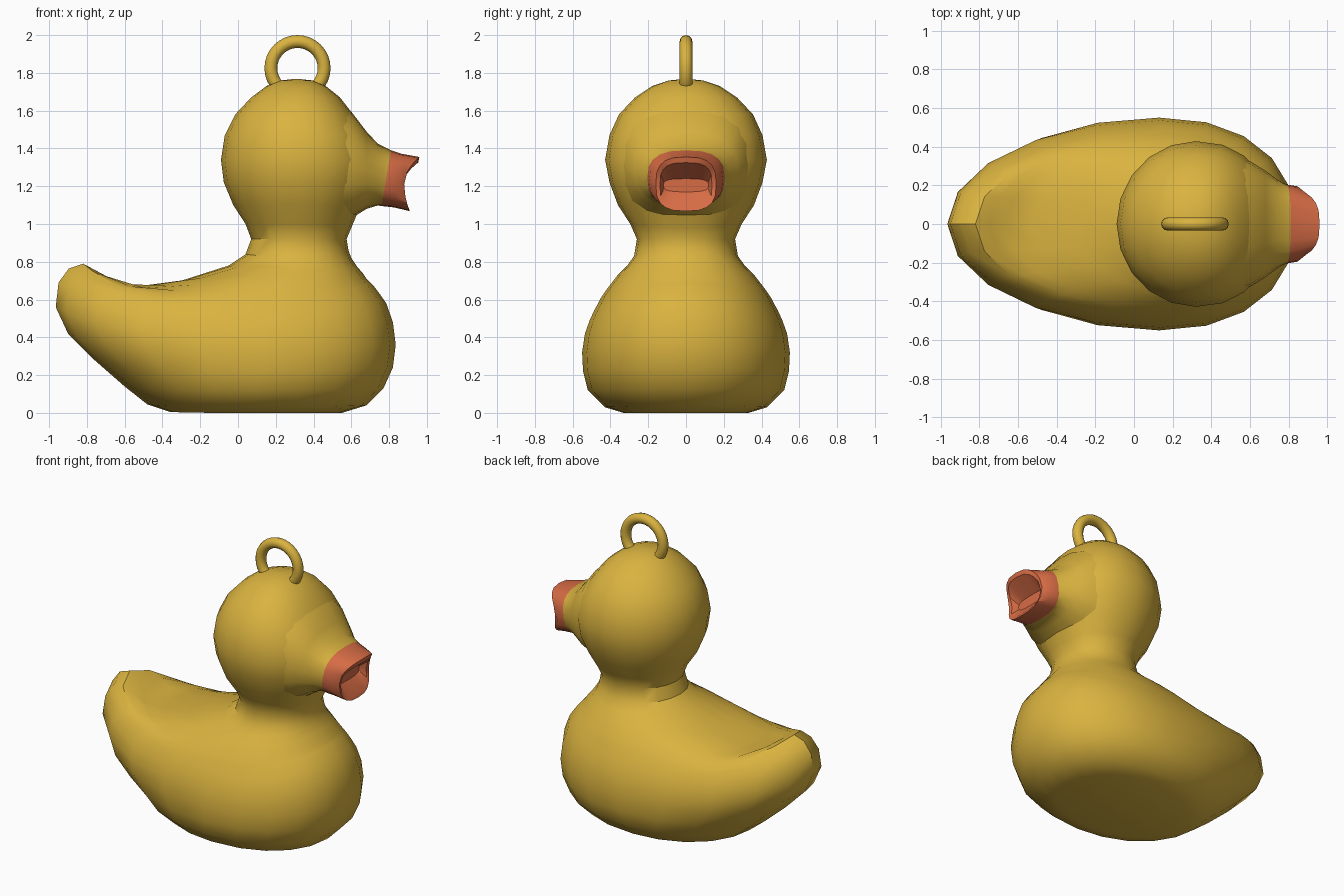
import bpy, bmesh
from math import sin, cos, pi, copysign, radians

if "Cube" in bpy.data.objects:
    bpy.data.objects.remove(bpy.data.objects["Cube"])

N = 20


def material(name, rgb):
    m = bpy.data.materials.new(name)
    m.diffuse_color = (*rgb, 1)
    m.use_nodes = True
    m.node_tree.nodes["Principled BSDF"].inputs["Base Color"].default_value = m.diffuse_color
    return m


def spow(v, p):
    return copysign(abs(v) ** p, v)


def finish(ob, mat, angle):
    ob.data.materials.append(mat)
    bpy.ops.object.select_all(action='DESELECT')
    ob.select_set(True)
    bpy.context.view_layer.objects.active = ob
    bpy.ops.object.shade_smooth_by_angle(angle=radians(angle))


def loft(name, rings, mat, angle=35):
    """Skin a list of equal-length rings and cap both ends."""
    bm = bmesh.new()
    vs = [[bm.verts.new(p) for p in r] for r in rings]
    for a, b in zip(vs, vs[1:]):
        for i in range(len(a)):
            j = (i + 1) % len(a)
            bm.faces.new((a[i], a[j], b[j], b[i]))
    bm.faces.new(vs[0][::-1])
    bm.faces.new(vs[-1])
    bmesh.ops.recalc_face_normals(bm, faces=bm.faces)
    me = bpy.data.meshes.new(name)
    bm.to_mesh(me)
    bm.free()
    ob = bpy.data.objects.new(name, me)
    bpy.context.collection.objects.link(ob)
    finish(ob, mat, angle)


def egg_ring(xr, zr, xc, zm, w, xf, zf):
    """Egg-shaped level ring whose rear and front ends may lift."""
    pts = []
    for i in range(N):
        c, s = cos(2 * pi * i / N), sin(2 * pi * i / N)
        if c >= 0:
            pts.append((xc + (xf - xc) * abs(c) ** 0.9, w * spow(s, 0.9),
                        zm + (zf - zm) * c * c))
        else:
            pts.append((xc + (xc - xr) * c, w * s, zm + (zr - zm) * c ** 4))
    return pts


def upright_ring(zb, zt, w, x_of, p=0.85):
    """Rounded upright section; x_of(s) gives x for height s in -1..1."""
    pts = []
    for i in range(N):
        y = spow(cos(2 * pi * i / N), p)
        s = spow(sin(2 * pi * i / N), p)
        pts.append((x_of(s), w * y, (zb + zt) / 2 + (zt - zb) / 2 * s))
    return pts


yellow = material("yellow", (0.70, 0.45, 0.05))
coral = material("coral", (0.68, 0.15, 0.06))

# body with upturned tail, neck and head in one skin
# rear x, rear z, widest x, middle z, half width, front x, front z
body = [
    (-.36, .005, .10, .00, .33, .55, .00),
    (-.48, .045, .10, .03, .43, .68, .04),
    (-.60, .14, .10, .12, .52, .77, .13),
    (-.76, .28, .12, .22, .545, .82, .24),
    (-.90, .42, .13, .32, .55, .835, .36),
    (-.965, .56, .14, .42, .535, .82, .48),
    (-.95, .69, .15, .49, .51, .785, .58),
    (-.895, .765, .16, .545, .485, .75, .63),
    (-.82, .79, .17, .58, .465, .72, .67),
    (-.745, .75, .18, .61, .45, .70, .69),
    (-.66, .69, .20, .64, .43, .68, .71),
    (-.53, .67, .22, .68, .40, .66, .74),
    (-.30, .70, .25, .725, .365, .63, .775),
    (-.05, .78, .30, .775, .315, .60, .82),
    (.04, .84, .32, .83, .275, .585, .86),
    (.07, .92, .32, .92, .26, .575, .92),
    (.04, 1.0, .325, 1.0, .295, .60, .98),
]
# rear x, z, half width, front x
head = [(-.025, 1.1, .36, .65), (-.075, 1.22, .405, .71), (-.09, 1.34, .428, .72),
        (-.07, 1.47, .405, .68), (-.015, 1.58, .355, .61), (.07, 1.67, .27, .54),
        (.15, 1.73, .18, .465), (.225, 1.76, .09, .395), (.30, 1.768, .01, .32)]
rings = [egg_ring(*r) for r in body]
rings += [egg_ring(xr, z, .32, z, w, xf, z) for xr, z, w, xf in head]
loft("body_and_head", rings, yellow)

# snout blending the head into the beak
border = upright_ring(1.095, 1.39, .205, lambda s: .785 + .025 * s, .75)
snout = [upright_ring(zb, zt, w, lambda s, x=x: x) for x, zb, zt, w in (
    (.50, .99, 1.66, .355), (.60, 1.03, 1.595, .325),
    (.68, 1.08, 1.49, .275), (.74, 1.098, 1.425, .23))]
loft("snout", snout + [border], yellow)


# open beak with a hollow mouth
def lip(s):
    return .88 + (.08 if s > 0 else .03) * s * s


beak = [
    border,
    upright_ring(1.088, 1.372, .195, lambda s: .845 + .02 * s, .75),
    upright_ring(1.068, 1.355, .16, lip, .7),
    upright_ring(1.085, 1.325, .138, lambda s: lip(s) - .006, .65),
    upright_ring(1.17, 1.24, .12, lambda s: .835, .65),
]
loft("beak", beak, coral, 30)

# hanging loop on top of the head
bpy.ops.mesh.primitive_torus_add(location=(.315, 0, 1.825), rotation=(pi / 2, 0, 0),
                                 major_radius=.141, minor_radius=.034,
                                 major_segments=32, minor_segments=12)
loop = bpy.context.object
loop.name = "hanging_loop"
finish(loop, yellow, 40)
